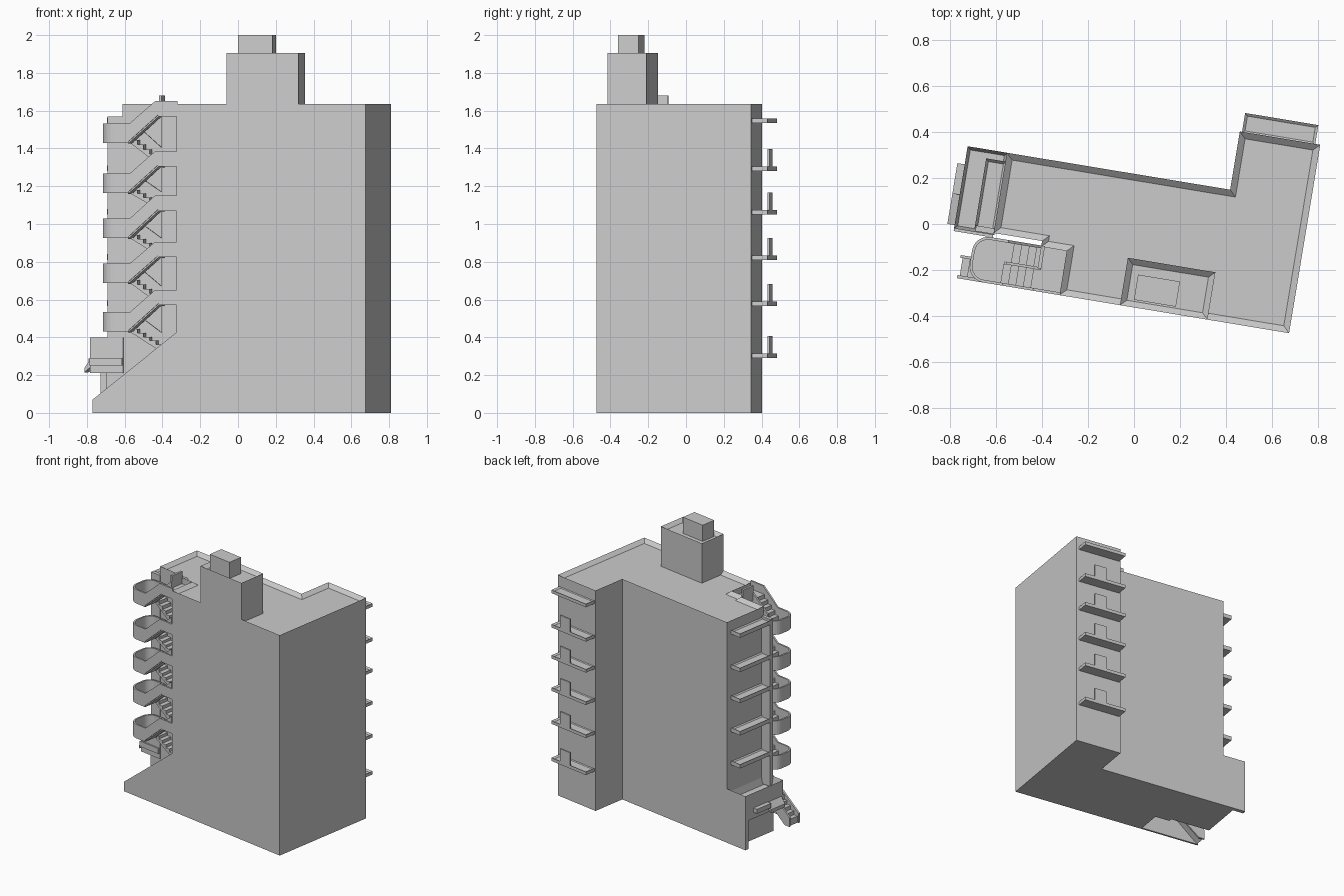
import bpy, bmesh, math

if "Cube" in bpy.data.objects:
    bpy.data.objects.remove(bpy.data.objects["Cube"])

ANG = math.radians(9.4)
C, S = math.cos(ANG), math.sin(ANG)


def world(u, v, z):
    # building axes: u along the front (0 at right corner), v towards the back
    return (0.675 + u * C + v * S, -0.475 - u * S + v * C, z)


def finish(name, bm):
    bmesh.ops.recalc_face_normals(bm, faces=bm.faces)
    me = bpy.data.meshes.new(name)
    bm.to_mesh(me)
    bm.free()
    ob = bpy.data.objects.new(name, me)
    bpy.context.collection.objects.link(ob)
    return ob


def prism(name, bottom, top, rim=0, depth=0):
    bm = bmesh.new()
    a = [bm.verts.new(world(*p)) for p in bottom]
    b = [bm.verts.new(world(*p)) for p in top]
    n = len(a)
    bm.faces.new(a)
    cap = bm.faces.new(b)
    for i in range(n):
        bm.faces.new((a[i], a[(i + 1) % n], b[(i + 1) % n], b[i]))
    bmesh.ops.recalc_face_normals(bm, faces=bm.faces)
    if rim:  # sunken top with a parapet round it
        bmesh.ops.inset_region(bm, faces=[cap], thickness=rim,
                               use_boundary=True, use_even_offset=True)
        inner = cap.verts[:]
        for vert in inner:
            vert.co.z -= depth
    return finish(name, bm)


def plan(name, pts, z0, z1, rim=0, depth=0):
    return prism(name, [(u, v, z0) for u, v in pts],
                 [(u, v, z1) for u, v in pts], rim, depth)


def side(name, pts, v0, v1):
    return prism(name, [(u, v0, z) for u, z in pts], [(u, v1, z) for u, z in pts])


def block(name, u0, u1, v0, v1, z0, z1, rim=0, depth=0):
    return plan(name, [(u0, v0), (u1, v0), (u1, v1), (u0, v1)], z0, z1, rim, depth)


def flight(name, u0, z0, u1, z1, v0, v1, n):
    # saw-tooth stair with a sloped underside
    du, dz = (u1 - u0) / n, (z1 - z0) / n
    pts = [(u0, z0)]
    for i in range(n):
        pts += [(u0 + i * du, z0 + (i + 1) * dz), (u0 + (i + 1) * du, z0 + (i + 1) * dz)]
    pts += [(u1, z1 - 0.02), (u0, z0 - 0.02)]
    side(name, pts, v0, v1)


def landing_curve(r):
    # rounded left end of a landing, from the front round to the back
    pts = []
    for cv, a0 in ((0.07, 270), (0.13, 180)):
        for i in range(7):
            a = math.radians(a0 - 15 * i)
            pts.append((-1.35 + r * math.cos(a), cv + r * math.sin(a)))
    return pts


# Main tower with roof parapet
tower = [(0, 0), (0, .831), (-.355, .831), (-.355, .574), (-1.34, .574), (-1.34, .22),
         (-1.126, .22), (-1.126, .195), (-1.013, .195), (-1.013, 0)]
plan("tower", tower, 0, 1.635, .028, .025)

# Roof plant room and tank
block("roof_room", -.746, -.36, 0, .209, 1.6, 1.905, .026, .025)
block("roof_tank", -.69, -.505, .033, .144, 1.87, 2.0)

# Wing balconies on the back
for i, z in enumerate((1.535, 1.28, 1.05, .81, .565, .29)):
    block("wing_balcony", -.345, -.022, .825, .914, z, z + .024, .012, .01)
    if i:
        block("balcony_screen", -.195, -.1, .902, .914, z, z + .117)

# Left end balconies and the fin wall beside them
for z in (1.535, 1.28, 1.05, .81, .565):
    block("end_balcony", -1.425, -1.335, .228, .535, z, z + .03, .012, .015)
block("fin_wall", -1.42, -1.335, .215, .24, .33, 1.57)

# Podium terrace, its base and canopy
block("podium", -1.513, -1.335, .211, .574, .21, .40, .014, .08)
block("podium_base", -1.43, -1.335, .22, .57, 0, .215)
block("podium_back_wall", -1.513, -1.335, .545, .574, 0, .215)
block("canopy", -1.545, -1.51, .36, .494, .255, .288)
side("canopy_slope", [(-1.545, .215), (-1.51, .245), (-1.51, .29), (-1.545, .24)], .226, .36)
block("canopy_front", -1.513, -1.34, .2, .212, .25, .29)

# Entrance flight with front and back side walls
R0 = .335
side("entrance_front_wall", [(-1.465, 0), (-1.01, 0), (-1.01, .43), (-1.465, .07)], 0, .014)
side("entrance_back_wall", [(-1.465, 0), (-1.42, 0), (-1.09, .27), (-1.09, .37), (-1.465, .07)], .09, .102)
flight("entrance_stair", -1.455, .02, -1.1, R0, .012, .092, 11)
block("entrance_landing", -1.11, -1.01, .01, .2, R0 - .02, R0)

# Switchback stair: back flight, rounded landing, front flight for each storey
left = (.43, .688, .926, 1.164, 1.43)
right = (.58, .835, 1.08, 1.315, 1.58)
outer, inner = landing_curve(.07), landing_curve(.058)
prev = R0
for zl, zr in zip(left, right):
    plan("landing_floor", [(-1.27, 0)] + outer + [(-1.27, .2)], zl, zl + .015)
    plan("landing_parapet", [(-1.27, 0)] + outer + [(-1.27, .2), (-1.27, .188)]
         + inner[::-1] + [(-1.27, .012)], zl, zl + .103)
    flight("back_flight", -1.11, prev + .005, -1.275, zl + .015, .106, .19, 5)
    side("back_parapet", [(-1.27, zl), (-1.126, prev), (-1.126, prev + .09), (-1.27, zl + .103)],
         .188, .2)
    flight("front_flight", -1.275, zl + .015, -1.11, zr + .01, .01, .094, 5)
    side("front_parapet", [(-1.28, zl), (-1.11, zr), (-1.01, zr), (-1.01, zr + .07),
                           (-1.13, zr + .07), (-1.265, zl + .103), (-1.28, zl + .103)], 0, .012)
    side("middle_parapet", [(-1.265, zl), (-1.11, zr - .01), (-1.11, zr + .06), (-1.265, zl + .08)],
         .094, .106)
    block("floor_landing", -1.115, -1.01, .005, .2, zr - .01, zr + .01)
    prev = zr

# Short wall at the head of the stair
block("stair_head_wall", -1.126, -1.11, .1, .2, 1.57, 1.68)
